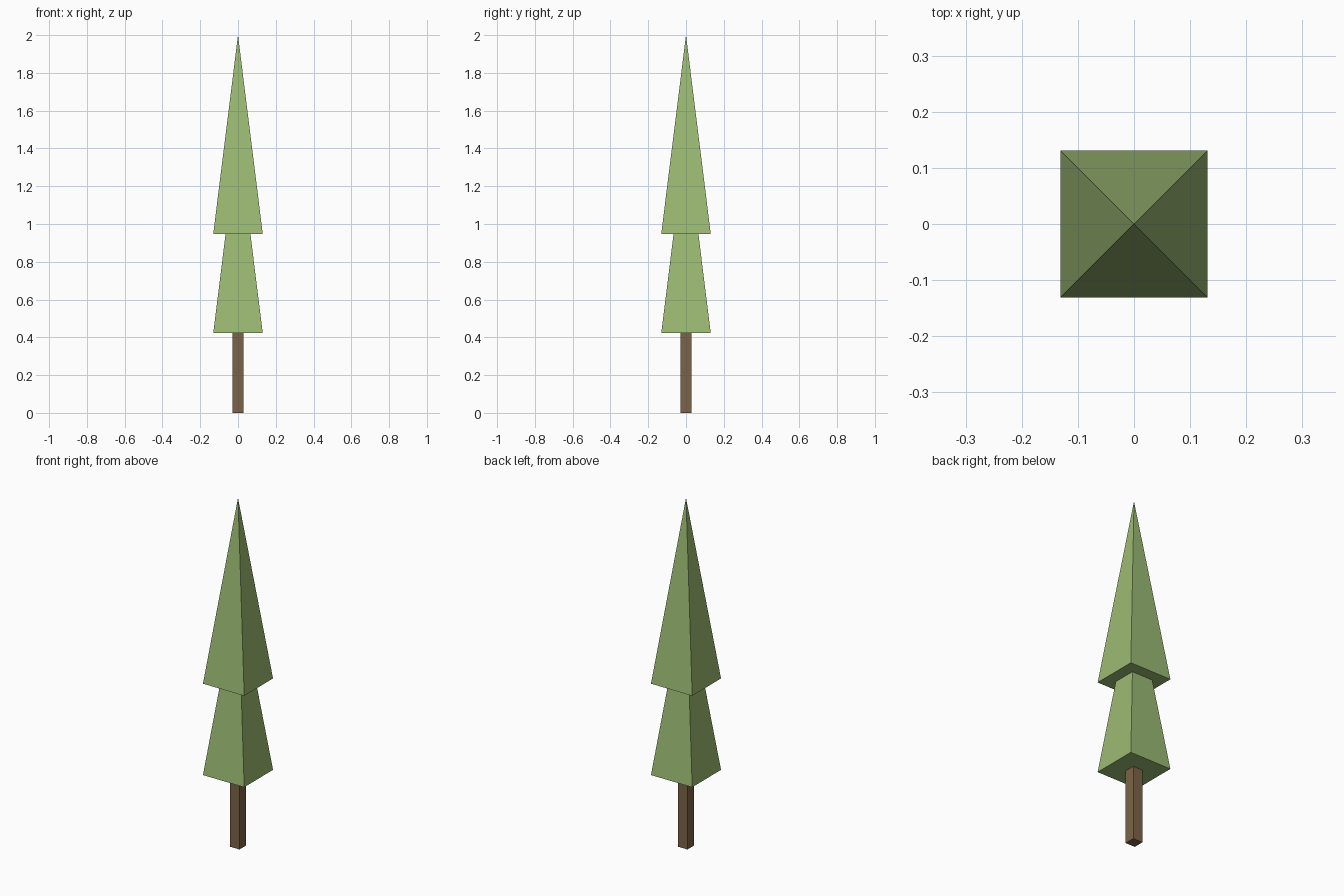
import bpy, math

if "Cube" in bpy.data.objects:
    bpy.data.objects.remove(bpy.data.objects["Cube"])


def material(name, rgb):
    m = bpy.data.materials.new(name)
    m.diffuse_color = (*rgb, 1.0)
    m.use_nodes = True
    m.node_tree.nodes["Principled BSDF"].inputs["Base Color"].default_value = m.diffuse_color
    return m


green = material("leaf green", (0.333, 0.491, 0.171))
brown = material("bark brown", (0.202, 0.127, 0.065))


# Four-sided cone or post aligned to the axes
def square_solid(name, half_bottom, half_top, z0, z1, mat):
    r = math.sqrt(2)
    bpy.ops.mesh.primitive_cone_add(
        vertices=4, radius1=half_bottom * r, radius2=half_top * r,
        depth=z1 - z0, location=(0, 0, (z0 + z1) / 2),
        rotation=(0, 0, math.pi / 4))
    ob = bpy.context.object
    ob.name = name
    bpy.ops.object.transform_apply(location=True, rotation=True, scale=True)
    ob.data.materials.append(mat)
    return ob


# Trunk
square_solid("trunk", 0.03, 0.03, 0.0, 0.43, brown)

# Two equal foliage tiers, the upper one sitting over the lower
for name, base in (("lower_foliage", 0.423), ("upper_foliage", 0.948)):
    square_solid(name, 0.131, 0.0, base, base + 1.052, green)
